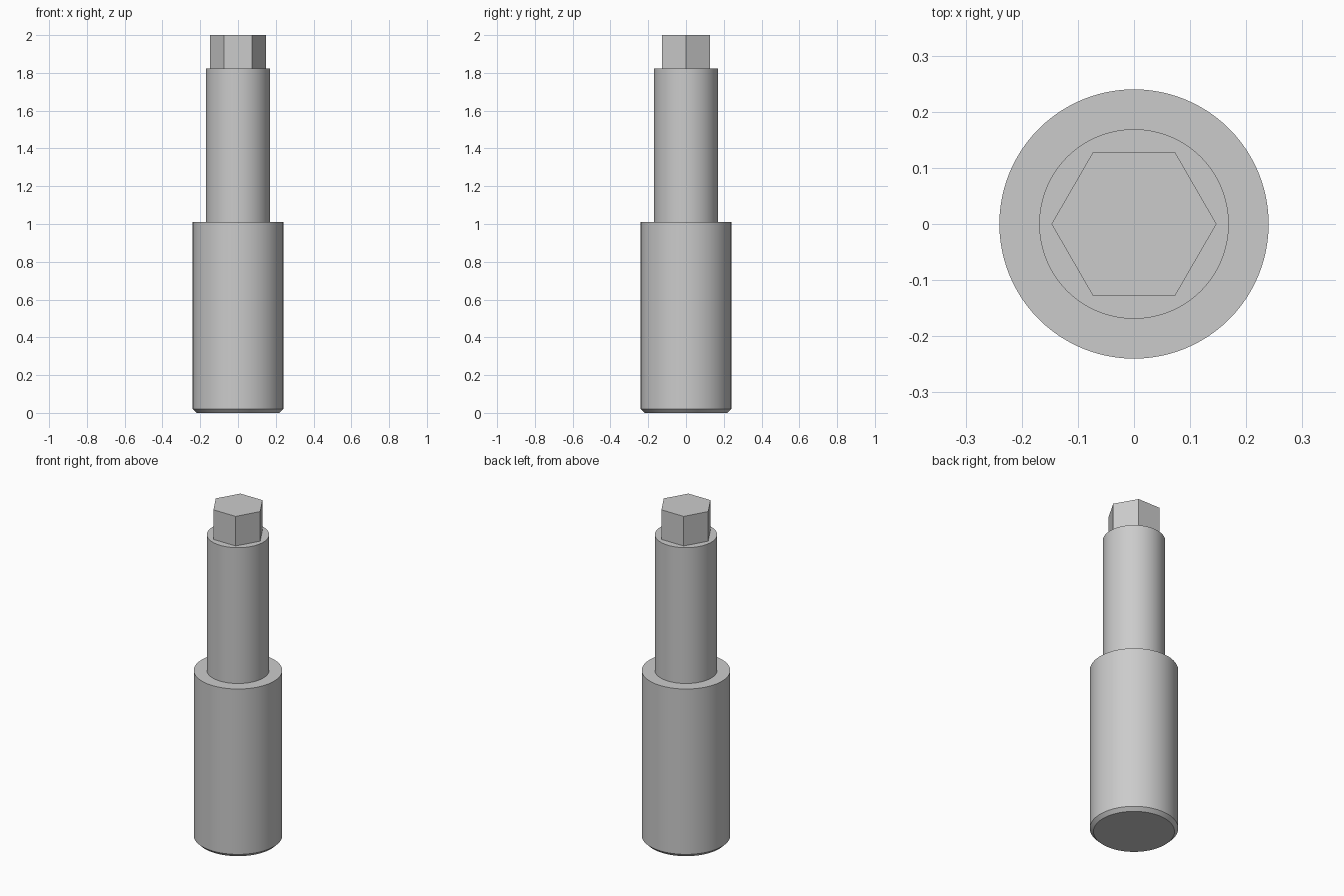
import bpy
import bmesh
import math

cube = bpy.data.objects.get("Cube")
if cube:
    bpy.data.objects.remove(cube, do_unlink=True)

steel = bpy.data.materials.new("light grey metal")
steel.use_nodes = True
GREY = (0.6, 0.6, 0.6, 1.0)
steel.diffuse_color = GREY
steel.node_tree.nodes["Principled BSDF"].inputs["Base Color"].default_value = GREY


def turned_part(name, profile, sides):
    """Closed solid of revolution from (radius, height) pairs, bottom to top."""
    bm = bmesh.new()
    rings = []
    for radius, z in profile:
        angles = [math.tau * i / sides for i in range(sides)]
        rings.append([bm.verts.new((radius * math.cos(a), radius * math.sin(a), z))
                      for a in angles])
    for low, high in zip(rings, rings[1:]):
        for i in range(sides):
            j = (i + 1) % sides
            bm.faces.new((low[i], low[j], high[j], high[i]))
    bm.faces.new(rings[0][::-1])
    bm.faces.new(rings[-1])
    mesh = bpy.data.meshes.new(name)
    bm.to_mesh(mesh)
    bm.free()
    mesh.materials.append(steel)
    obj = bpy.data.objects.new(name, mesh)
    bpy.context.collection.objects.link(obj)
    bpy.ops.object.select_all(action="DESELECT")
    obj.select_set(True)
    bpy.context.view_layer.objects.active = obj
    bpy.ops.object.shade_smooth_by_angle(angle=math.radians(25))
    return obj


# Wide lower barrel with a chamfered foot
turned_part("barrel", [(0.22, 0), (0.24, 0.02), (0.24, 1.01)], 96)
# Narrower upper shaft
turned_part("shaft", [(0.169, 1.01), (0.169, 1.823)], 96)
# Hexagonal drive end, corners along x
turned_part("hex_drive", [(0.147, 1.823), (0.147, 2)], 6)
